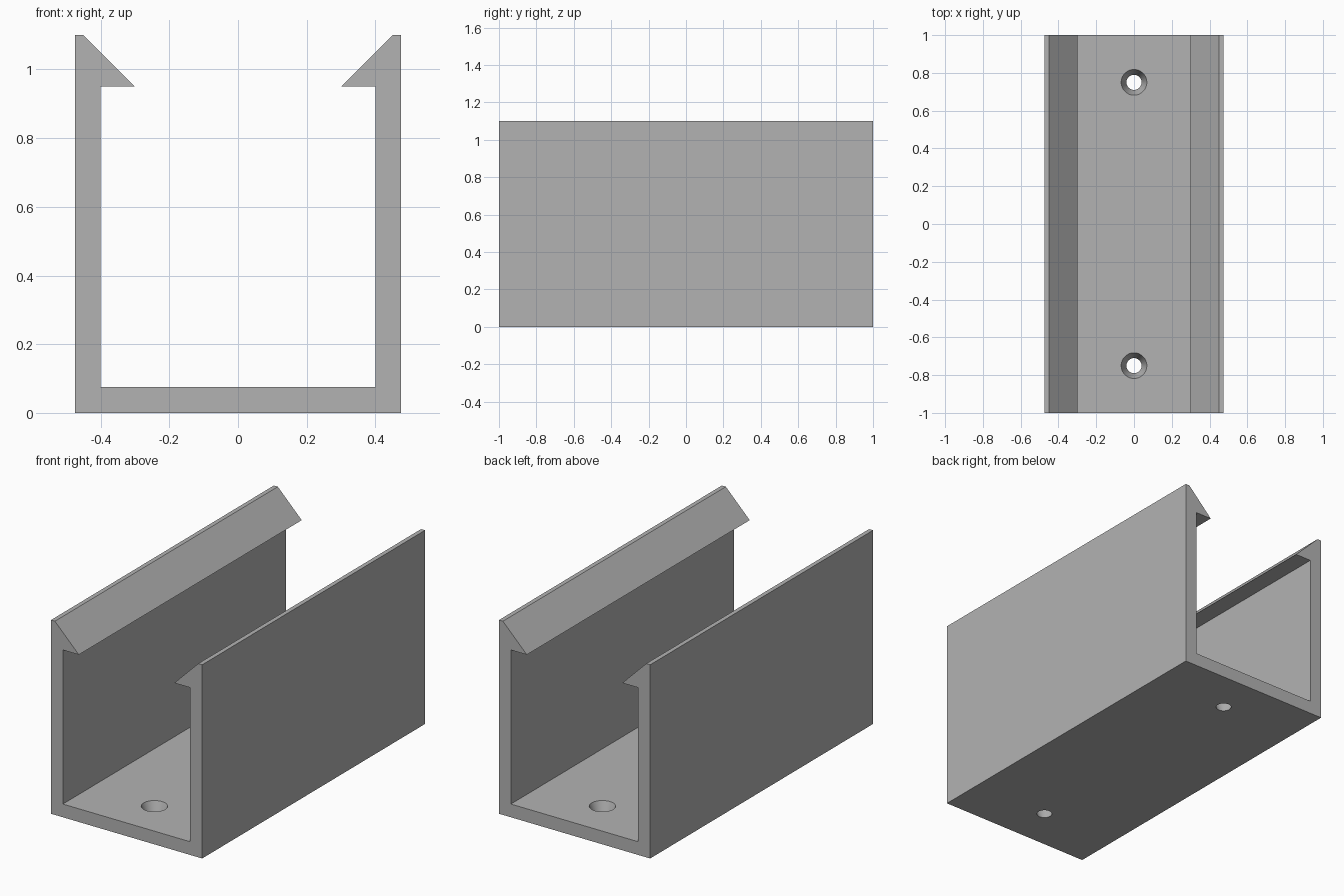
import bpy
import bmesh
import math

cube = bpy.data.objects.get("Cube")
if cube:
    bpy.data.objects.remove(cube, do_unlink=True)

LENGTH, HEIGHT, HALF_WIDTH = 2.0, 1.1, 0.475
WALL, HOOK_TIP, HOOK_Z, LIP = 0.075, 0.3, 0.95, 0.45
INNER = HALF_WIDTH - WALL

grey = bpy.data.materials.new("light grey")
grey.use_nodes = True
colour = (0.45, 0.45, 0.45, 1)
grey.diffuse_color = colour
grey.node_tree.nodes["Principled BSDF"].inputs["Base Color"].default_value = colour


def add_object(name, bm):
    mesh = bpy.data.meshes.new(name)
    bmesh.ops.recalc_face_normals(bm, faces=bm.faces)
    bm.to_mesh(mesh)
    bm.free()
    mesh.materials.append(grey)
    obj = bpy.data.objects.new(name, mesh)
    bpy.context.collection.objects.link(obj)
    return obj


# Channel: half profile with a snap hook, mirrored and extruded along y
half = [(HALF_WIDTH, 0), (HALF_WIDTH, HEIGHT), (LIP, HEIGHT),
        (HOOK_TIP, HOOK_Z), (INNER, HOOK_Z), (INNER, WALL)]
profile = half + [(-x, z) for x, z in reversed(half)]
bm = bmesh.new()
end = bm.faces.new([bm.verts.new((x, -LENGTH / 2, z)) for x, z in profile])
sweep = bmesh.ops.extrude_face_region(bm, geom=[end], use_keep_orig=True)
verts = [g for g in sweep["geom"] if isinstance(g, bmesh.types.BMVert)]
bmesh.ops.translate(bm, verts=verts, vec=(0, LENGTH, 0))
channel = add_object("clip_channel", bm)

# Tapered screw holes through the floor
R_TOP, R_BOTTOM, EXTRA = 0.068, 0.04, 0.01
slope = (R_TOP - R_BOTTOM) / WALL
bm = bmesh.new()
for y in (-0.75, 0.75):
    made = bmesh.ops.create_cone(
        bm, cap_ends=True, segments=48, depth=WALL + 2 * EXTRA,
        radius1=R_BOTTOM - slope * EXTRA, radius2=R_TOP + slope * EXTRA)
    bmesh.ops.translate(bm, verts=made["verts"], vec=(0, y, WALL / 2))
cutter = add_object("screw_hole_cutter", bm)
cutter.hide_render = True

cut = channel.modifiers.new("screw_holes", "BOOLEAN")
cut.operation = "DIFFERENCE"
cut.solver = "EXACT"
cut.object = cutter

bpy.ops.object.select_all(action="DESELECT")
channel.select_set(True)
bpy.context.view_layer.objects.active = channel
bpy.ops.object.modifier_apply(modifier=cut.name)
bpy.data.objects.remove(cutter, do_unlink=True)
bpy.ops.object.shade_smooth_by_angle(angle=math.radians(30))
